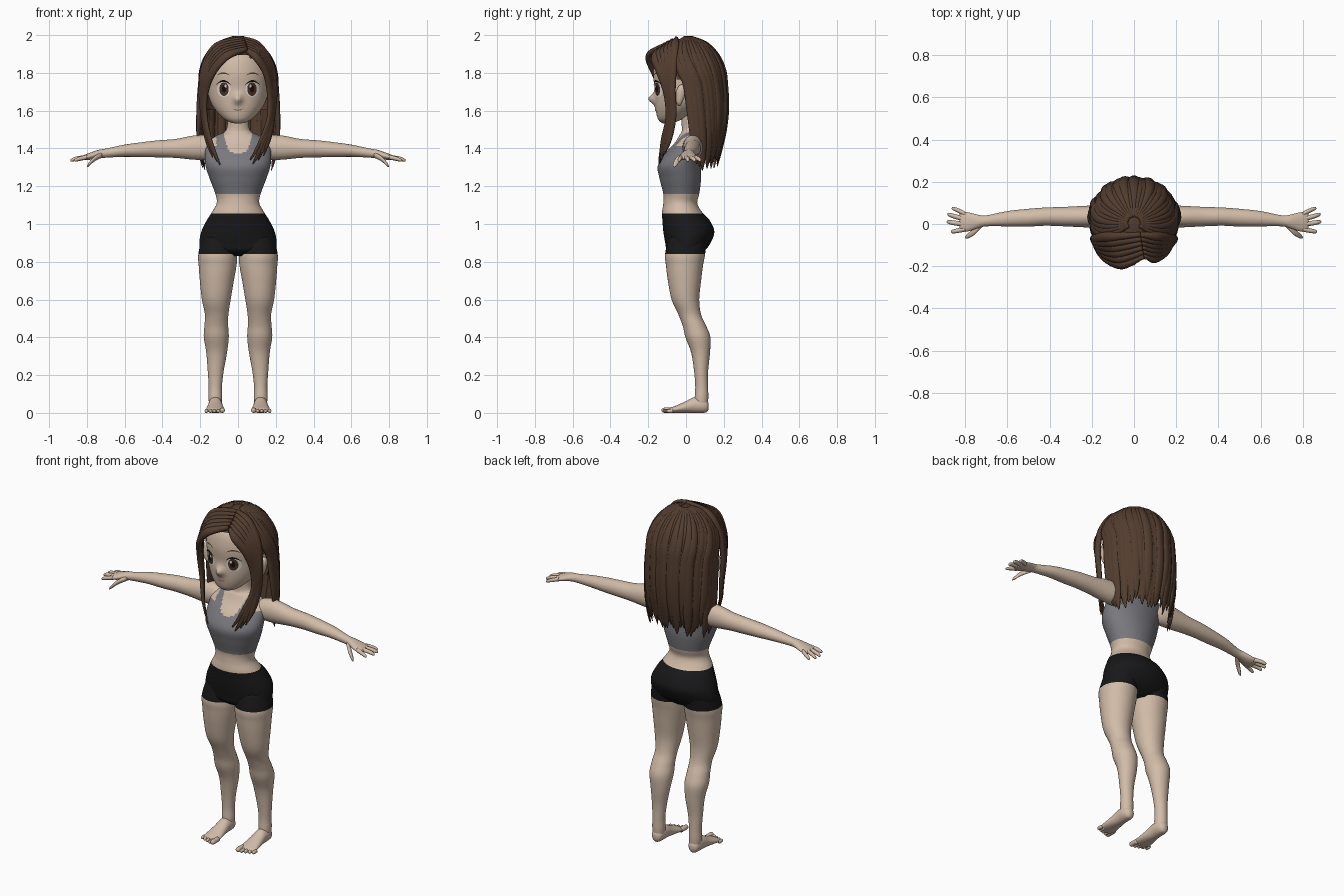
import bpy
import bmesh
import math
import random
from mathutils import Vector
from mathutils.bvhtree import BVHTree

random.seed(4)
cube = bpy.data.objects.get("Cube")
if cube:
    bpy.data.objects.remove(cube)


def material(name, *rgb):
    mat = bpy.data.materials.new(name)
    mat.use_nodes = True
    mat.diffuse_color = (*rgb, 1)
    mat.node_tree.nodes["Principled BSDF"].inputs["Base Color"].default_value = (*rgb, 1)
    return mat


SKIN = material("skin", .64, .50, .39)
HAIR = material("brown_hair", .085, .046, .028)
GREY = material("grey_cloth", .19, .19, .21)
BLACK = material("black_cloth", .009, .009, .01)
WHITE = material("eye_white", .75, .73, .70)
IRIS = material("iris_brown", .07, .03, .015)
PUPIL = material("pupil_black", .006, .005, .005)
LIP = material("lip_pink", .36, .17, .13)

X, Y, Z = Vector((1, 0, 0)), Vector((0, 1, 0)), Vector((0, 0, 1))
FRAMES = {"x": (Y, Z), "y": (X, Z), "z": (X, Y)}
SIDES = (("left", 1), ("right", -1))


def smooth_path(rows, steps):
    """Catmull-Rom through rows of x, y, z, half width, half depth."""
    rows = [Vector(r) for r in rows]
    out = []
    for i in range(len(rows) - 1):
        a, b, c, d = (rows[min(max(i + k, 0), len(rows) - 1)] for k in (-1, 0, 1, 2))
        for j in range(steps):
            t = j / steps
            out.append(b + (c - a) * (t / 2) + (a * 2 - b * 5 + c * 4 - d) * (t * t / 2)
                       + (b * 3 - a - c * 3 + d) * (t ** 3 / 2))
    return out + [rows[-1]]


def loft(bm, rows, axis, seg=24, steps=4):
    """Skin elliptical rings along a path; without an axis the rings follow the head."""
    path = smooth_path(rows, steps)
    rings = []
    for i, row in enumerate(path):
        p = Vector(row[:3])
        if axis:
            u, v = FRAMES[axis]
        else:
            tangent = Vector(path[min(i + 1, len(path) - 1)][:3]) - Vector(path[max(i - 1, 0)][:3])
            v = (p - Vector((0, 0, min(p.z, 1.74)))).normalized()
            u = tangent.cross(v).normalized()
        ring = []
        for k in range(seg):
            t = math.tau * k / seg
            ring.append(bm.verts.new(p + u * (row[3] * math.cos(t)) + v * (row[4] * math.sin(t))))
        rings.append(ring)
    for r, q in zip(rings, rings[1:]):
        for k in range(seg):
            n = (k + 1) % seg
            bm.faces.new((r[k], r[n], q[n], q[k]))
    bm.faces.new(rings[0])
    bm.faces.new(rings[-1])


def finish(bm, name, mats, rule=None, fix_normals=True):
    if fix_normals:
        bmesh.ops.recalc_face_normals(bm, faces=bm.faces)
    for f in bm.faces:
        f.smooth = True
        if rule:
            f.material_index = rule(f.calc_center_median())
    mesh = bpy.data.meshes.new(name)
    bm.to_mesh(mesh)
    bm.free()
    for m in mats:
        mesh.materials.append(m)
    obj = bpy.data.objects.new(name, mesh)
    bpy.context.collection.objects.link(obj)
    return obj


# Torso: shorts, bare waist and a scooped tank top
def torso_colour(c):
    x = abs(c.x)
    if c.z < 1.055:
        return 2
    scoop = 1.375 if c.y < 0.01 else 1.42
    limit = scoop + .1 * (x / .075) ** 4 if x < .075 else (1.49 if x < .115 else 1.41)
    return 1 if 1.16 < c.z < limit else 0


torso = [(.83, 0, .10, .06), (.86, 0, .19, .10), (.90, .01, .204, .12), (.96, .015, .194, .135),
         (1.02, 0, .165, .125), (1.06, -.02, .14, .107), (1.11, -.03, .113, .09),
         (1.16, -.025, .12, .095), (1.24, -.03, .15, .11), (1.31, -.035, .172, .114),
         (1.38, -.01, .175, .095), (1.43, .015, .165, .075), (1.47, .025, .11, .06),
         (1.5, .03, .062, .052), (1.6, .02, .054, .05)]
bm = bmesh.new()
loft(bm, [(0, y, z, a, b) for z, y, a, b in torso], "z", 96, 8)
finish(bm, "torso", [SKIN, GREY, BLACK], torso_colour)

# Legs, feet and toes
leg = [(.93, .10, .01, .09, .10), (.84, .107, -.005, .103, .106), (.78, .108, -.008, .1, .098),
       (.7, .112, -.008, .09, .088), (.6, .115, -.003, .076, .073), (.52, .113, .02, .062, .06),
       (.46, .115, .045, .063, .062), (.4, .115, .063, .066, .066), (.32, .113, .077, .055, .05),
       (.22, .118, .08, .042, .037), (.14, .12, .083, .035, .034), (.08, .12, .082, .036, .036),
       (.02, .12, .08, .03, .034)]
foot = [(.12, .035, .012, .016), (.108, .037, .028, .034), (.08, .041, .036, .041),
        (.04, .041, .037, .041), (0, .031, .041, .031), (-.05, .02, .048, .02),
        (-.085, .013, .047, .013), (-.097, .012, .03, .006)]
for side, s in SIDES:
    bm = bmesh.new()
    loft(bm, [(x * s, y, z, a, b) for z, x, y, a, b in leg], "z", 40, 6)
    finish(bm, side + "_leg", [SKIN, BLACK], lambda c: int(c.z > .84))
    bm = bmesh.new()
    loft(bm, [(.12 * s, y, z, a, b) for y, z, a, b in foot], "y")
    for k in range(5):
        x, r = s * (.083 + .021 * k), .010 if k else .014
        tip = -.13 + .007 * k
        loft(bm, [(x, -.07, r, r, r), (x, tip + r, r, r, r), (x, tip + r / 4, r, r * .7, r * .7),
                  (x, tip, r, r / 5, r / 5)], "y", 10)
    finish(bm, side + "_foot", [SKIN])

# Arms and hands
arm = [(.1, .03, 1.40, .03, .035), (.14, .03, 1.403, .048, .058), (.19, .035, 1.405, .052, .066),
       (.25, .035, 1.404, .05, .062), (.33, .035, 1.4, .046, .05), (.42, .035, 1.398, .043, .045),
       (.5, .03, 1.394, .042, .04), (.6, .025, 1.388, .036, .032), (.7, .015, 1.375, .026, .024),
       (.74, .012, 1.37, .032, .022), (.79, .01, 1.357, .046, .018), (.82, .01, 1.351, .043, .012),
       (.828, .01, 1.35, .03, .005)]
fingers = [(.046, .864, .073), (.022, .885, .045), (-.002, .888, .01), (-.024, .868, -.036)]
for side, s in SIDES:
    bm = bmesh.new()
    loft(bm, [(r[0] * s, *r[1:]) for r in arm], "x", 32)
    finish(bm, side + "_arm", [SKIN])
    bm = bmesh.new()
    for y, tx, ty in fingers:
        loft(bm, [(.8 * s, y, 1.354, .012, .012), ((tx - .03) * s, (y + ty * 2) / 3, 1.346, .011, .011),
                  ((tx - .006) * s, ty, 1.338, .008, .008), (tx * s, ty, 1.336, .002, .002)], "x", 12)
    loft(bm, [(.72 * s, .0, 1.366, .015, .015), (.76 * s, -.038, 1.345, .016, .014),
              (.79 * s, -.058, 1.315, .011, .01), (.8 * s, -.063, 1.303, .003, .003)], "x", 12)
    finish(bm, side + "_fingers", [SKIN])

# Head with a small nose
head = [(1.532, -.105, .015, .015), (1.54, -.095, .045, .04), (1.56, -.08, .078, .07),
        (1.6, -.05, .117, .11), (1.65, -.02, .147, .145), (1.72, 0, .165, .167),
        (1.8, .01, .172, .183), (1.88, .01, .148, .165), (1.94, .01, .1, .112), (1.968, .01, .03, .03)]
bm = bmesh.new()
loft(bm, [(0, y, z, a, b) for z, y, a, b in head], "z", 64, 7)
for v in bm.verts:
    if v.co.y < 0:
        v.co.y -= .034 * math.exp(-(v.co.x / .02) ** 2 - ((v.co.z - 1.662) / .026) ** 2)
surface = BVHTree.FromBMesh(bm)
finish(bm, "head", [SKIN])
for side, s in SIDES:
    bm = bmesh.new()
    loft(bm, [(.17 * s, -.035, 1.625, .006, .006), (.178 * s, -.035, 1.645, .016, .016),
              (.186 * s, -.025, 1.7, .018, .027), (.186 * s, -.022, 1.728, .014, .018),
              (.184 * s, -.022, 1.738, .004, .005)], "z", 16)
    finish(bm, side + "_ear", [SKIN])


# Painted face details laid on the head surface
def decal(name, shape, lift, mat):
    bm = bmesh.new()
    n, m = 28, 4
    grid = []
    for j in range(m + 1):
        row = []
        for i in range(n + 1):
            x, z = shape(i / n, j / m)
            hit = surface.ray_cast(Vector((x, -1, z)), Y)[0]
            row.append(bm.verts.new((x, hit.y - lift, z)))
        grid.append(row)
    for r, q in zip(grid, grid[1:]):
        for i in range(n):
            bm.faces.new((r[i], r[i + 1], q[i + 1], q[i]))
    bmesh.ops.remove_doubles(bm, verts=bm.verts, dist=.00005)
    for f in bm.faces:
        f.normal_update()
        if f.normal.y > 0:
            f.normal_flip()
    finish(bm, name, [mat], fix_normals=False)


def oval(x, z, a, b):
    return lambda t, r: (x + a * r * math.cos(math.tau * t), z + b * r * math.sin(math.tau * t))


def arc(x, z, half, rise, thick):
    """Tapered stroke, arched upward for a positive rise."""
    def shape(t, r):
        k = 2 * t - 1
        return x + half * k, z + rise * (1 - k * k) + thick * (r - .5) * (1.1 - k * k)
    return shape


for side, s in SIDES:
    decal(side + "_eye_white", oval(.076 * s, 1.713, .036, .04), .002, WHITE)
    decal(side + "_iris", oval(.074 * s, 1.714, .025, .036), .004, IRIS)
    decal(side + "_pupil", oval(.074 * s, 1.716, .012, .019), .006, PUPIL)
    decal(side + "_glint", oval(.066 * s, 1.73, .006, .008), .008, WHITE)
    decal(side + "_lashes", arc(.077 * s, 1.735, .04, .022, .009), .007, PUPIL)
    decal(side + "_eyebrow", arc(.078 * s, 1.785, .036, .014, .007), .003, HAIR)
decal("mouth", arc(0, 1.612, .03, -.009, .007), .003, LIP)

# Scalp under the hair, open around the face
bm = bmesh.new()
bmesh.ops.create_uvsphere(bm, u_segments=48, v_segments=32, radius=1)
for v in bm.verts:
    v.co = (v.co.x * .198, v.co.y * .213 + .005, v.co.z * .244 + 1.74)
gone = []
for f in bm.faces:
    c = f.calc_center_median()
    if c.z < 1.6 or (c.y < .02 and c.z < 1.9 - 3.5 * c.x ** 2):
        gone.append(f)
bmesh.ops.delete(bm, geom=gone, context="FACES")
finish(bm, "scalp_hair", [HAIR])

# Long hair: overlapping locks from the crown, swept behind the ears
bm = bmesh.new()
count = 27
for i in range(count):
    angle = math.radians(-116 + 232 * i / (count - 1))
    end = random.uniform(1.28, 1.36)
    puff = random.uniform(-.004, .007)
    rows = []
    for phi, wide in ((8, .01), (30, .018), (52, .024), (72, .027), (90, .028)):
        p = math.radians(phi)
        a = angle * (1 - .24 * max(0, phi - 40) / 50)
        ring = math.sin(p)
        rows.append(((.2 + puff) * ring * math.sin(a), .005 + (.2 + puff) * ring * math.cos(a),
                     1.74 + .243 * math.cos(p), wide, .015))
    for t, rx, ry, wide in ((.3, .208, .205, .028), (.6, .215, .196, .027),
                            (.85, .21, .178, .019), (1, .2, .165, .003)):
        a = angle * (.76 - .14 * t)
        rows.append(((rx + puff) * math.sin(a), .005 + (ry + puff) * math.cos(a),
                     1.74 + (end - 1.74) * t, wide, .016 * (1.1 - t * t)))
    loft(bm, rows, None, 10)
finish(bm, "back_hair", [HAIR])

# Front hair: locks blended between a face-framing guide and a temple guide
rear = [(.03, -.05, 1.976), (.11, -.06, 1.945), (.175, -.07, 1.84), (.192, -.075, 1.71),
        (.185, -.07, 1.58), (.165, -.09, 1.46), (.135, -.12, 1.37)]
fore = {"left": [(.05, -.145, 1.915), (.1, -.165, 1.88), (.15, -.135, 1.8), (.17, -.1, 1.69),
                 (.168, -.09, 1.56), (.125, -.12, 1.43), (.065, -.145, 1.32)],
        "right": [(.045, -.15, 1.925), (-.06, -.195, 1.89), (-.138, -.162, 1.8), (-.175, -.11, 1.69),
                  (-.175, -.09, 1.56), (-.145, -.12, 1.43), (-.095, -.145, 1.32)]}
widths = (.012, .024, .024, .022, .021, .018, .003)
for side, s in SIDES:
    bm = bmesh.new()
    for k in range(6):
        f = k / 5
        drop = random.uniform(-.02, .02)
        rows = []
        for i, (a, b) in enumerate(zip(fore[side], rear)):
            start = b[0] if i == 0 else b[0] * s
            p = Vector(a).lerp(Vector((start, b[1], b[2])), f)
            rows.append((p.x, p.y, p.z + drop * (i / 6) ** 3, widths[i], .016 * (1.1 - (i / 6) ** 3)))
        loft(bm, rows, None, 10, 5)
    finish(bm, side + "_front_hair", [HAIR])
